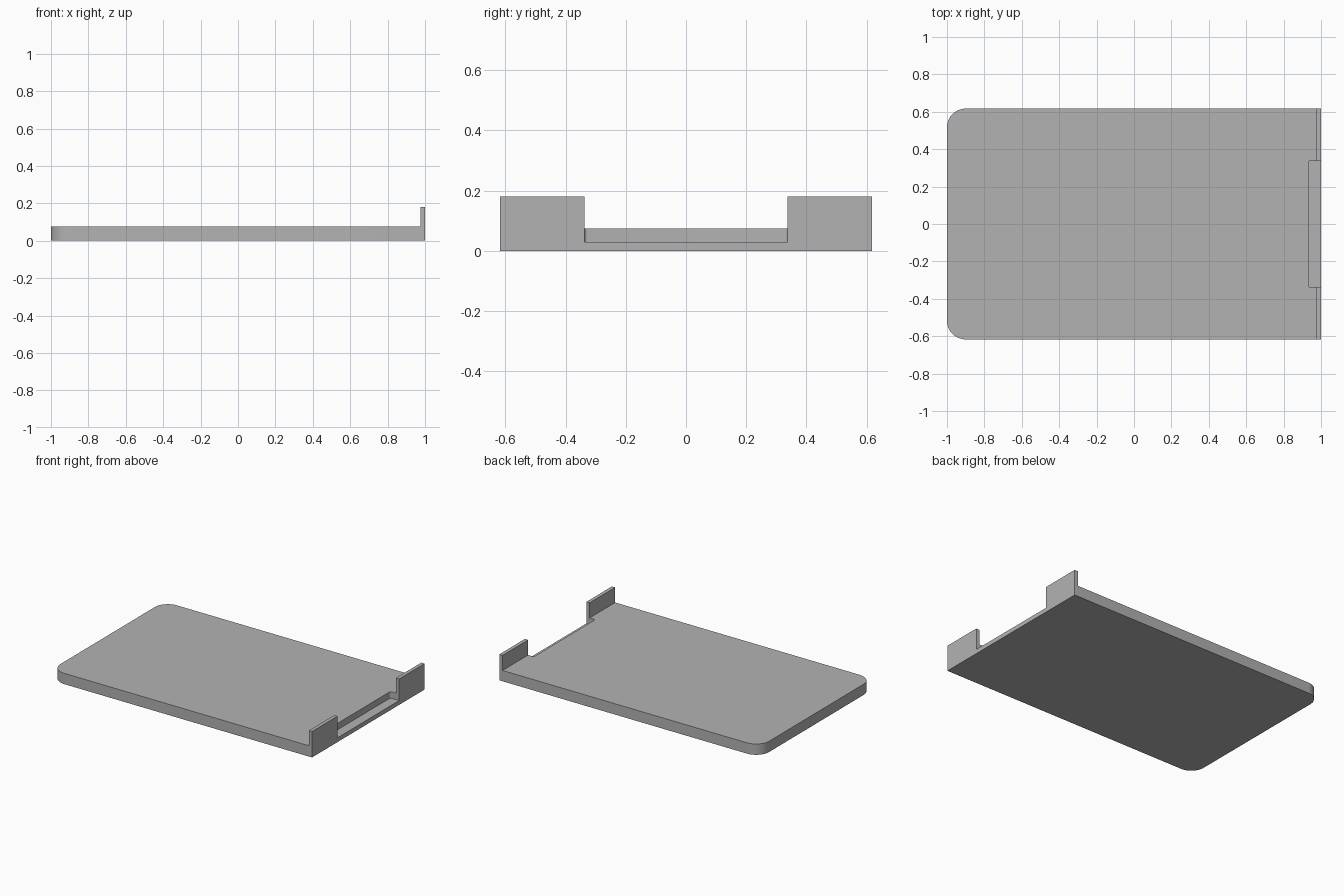
import bpy
import bmesh
from math import radians, sin, cos

cube = bpy.data.objects.get("Cube")
if cube:
    bpy.data.objects.remove(cube, do_unlink=True)

HALF_X, HALF_Y = 1.0, 0.617
PLATE_TOP, LIP_TOP, NOTCH_FLOOR = 0.075, 0.18, 0.03
LIP_X, NOTCH_X, NOTCH_HALF_Y = 0.975, 0.932, 0.337

gray = bpy.data.materials.new("plain gray")
gray.use_nodes = True
gray.diffuse_color = (0.45, 0.45, 0.45, 1)
gray.node_tree.nodes["Principled BSDF"].inputs["Base Color"].default_value = (0.45, 0.45, 0.45, 1)


def rounded_prism(name, x0, x1, half_y, z0, z1, radius, steps):
    """Block whose two corners on the x0 side are rounded in plan."""
    outline = [(x1, -half_y), (x1, half_y)]
    for side, start in ((1, 90), (-1, 180)):
        for i in range(steps + 1):
            a = radians(start + 90 * i / steps)
            outline.append((x0 + radius + radius * cos(a),
                            side * (half_y - radius) + radius * sin(a)))
    bm = bmesh.new()
    face = bm.faces.new([bm.verts.new((x, y, z0)) for x, y in outline])
    top = bmesh.ops.extrude_face_region(bm, geom=[face])["geom"]
    bmesh.ops.translate(bm, vec=(0, 0, z1 - z0),
                        verts=[v for v in top if isinstance(v, bmesh.types.BMVert)])
    bmesh.ops.recalc_face_normals(bm, faces=bm.faces)
    mesh = bpy.data.meshes.new(name)
    bm.to_mesh(mesh)
    bm.free()
    mesh.materials.append(gray)
    obj = bpy.data.objects.new(name, mesh)
    bpy.context.collection.objects.link(obj)
    return obj


# Full-height block, carved down to a plate with end lips and a notch
tray = rounded_prism("tray_plate", -HALF_X, HALF_X, HALF_Y, 0, LIP_TOP, 0.1, 16)
cutters = [
    rounded_prism("top_cutter", -1.3, LIP_X, 0.9, PLATE_TOP, 0.4, 0.05, 2),
    rounded_prism("notch_cutter", NOTCH_X, 1.2, NOTCH_HALF_Y, NOTCH_FLOOR, 0.5, 0.01, 6),
]

bpy.ops.object.select_all(action="DESELECT")
bpy.context.view_layer.objects.active = tray
tray.select_set(True)
for cutter in cutters:
    cutter.hide_render = True
    mod = tray.modifiers.new(cutter.name, "BOOLEAN")
    mod.operation = "DIFFERENCE"
    mod.solver = "EXACT"
    mod.object = cutter
    bpy.ops.object.modifier_apply(modifier=mod.name)
    bpy.data.objects.remove(cutter, do_unlink=True)

bpy.ops.object.shade_smooth_by_angle(angle=radians(30))
